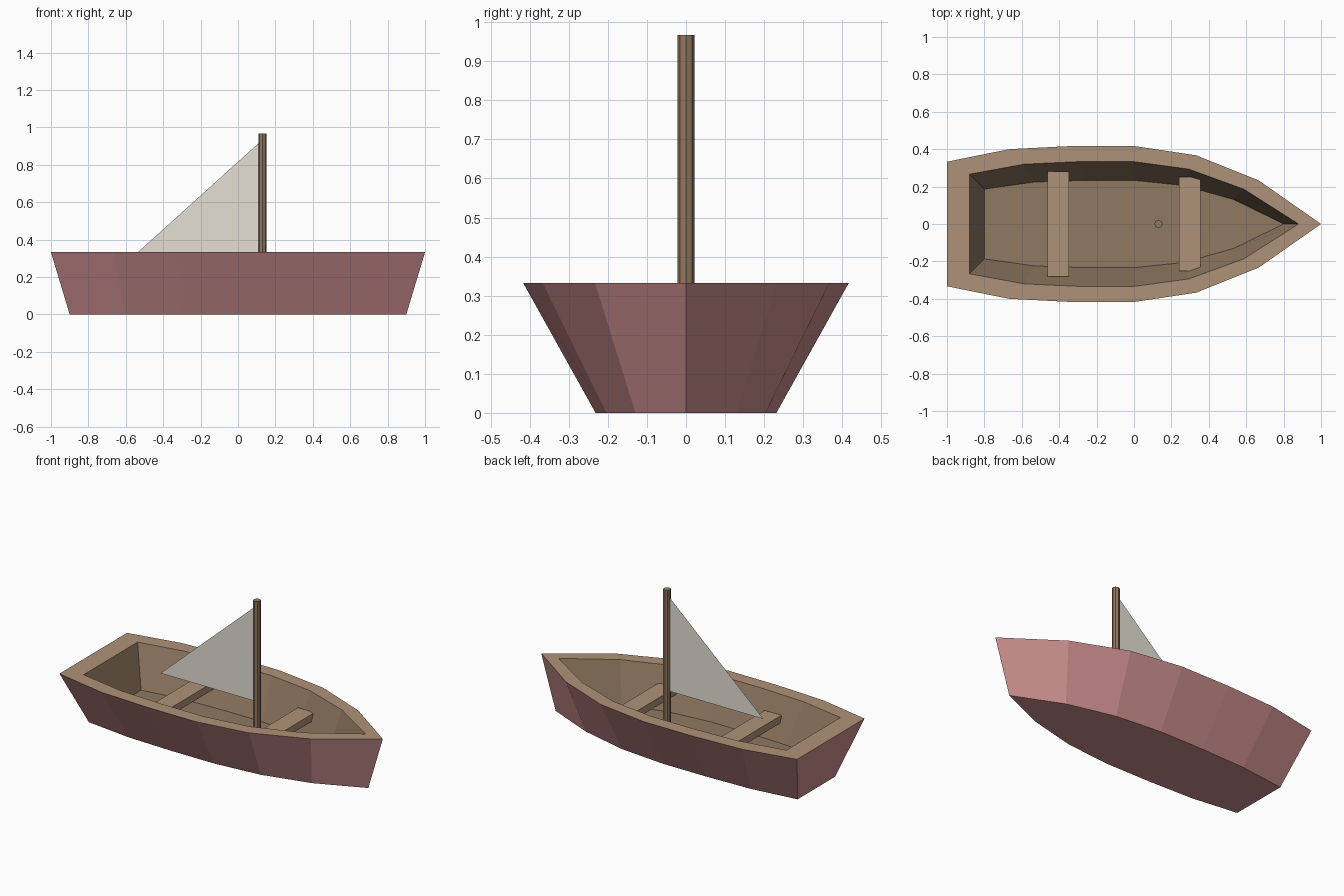
import bpy, bmesh

if "Cube" in bpy.data.objects:
    bpy.data.objects.remove(bpy.data.objects["Cube"])


def material(name, r, g, b):
    m = bpy.data.materials.new(name)
    m.diffuse_color = (r, g, b, 1)
    m.use_nodes = True
    m.node_tree.nodes["Principled BSDF"].inputs["Base Color"].default_value = m.diffuse_color
    return m


RED = material("hull_red", 0.60, 0.27, 0.27)
TRIM = material("trim_wood", 0.43, 0.29, 0.19)
WOOD = material("inner_wood", 0.28, 0.19, 0.12)
CLOTH = material("sail_cloth", 0.78, 0.74, 0.66)


def add_object(name, bm, *mats):
    bmesh.ops.recalc_face_normals(bm, faces=bm.faces)
    mesh = bpy.data.meshes.new(name)
    bm.to_mesh(mesh)
    bm.free()
    for m in mats:
        mesh.materials.append(m)
    obj = bpy.data.objects.new(name, mesh)
    bpy.context.collection.objects.link(obj)
    return obj


# Half deck outline from transom to bow, mirrored into a full ring
half = [(-1, .333), (-.667, .40), (-.333, .417), (0, .417),
        (.333, .367), (.667, .233), (1, 0)]
outline = half + [(x, -y) for x, y in reversed(half[:-1])]

# Hull: rings of (x scale, y scale, z) - keel, gunwale, inner rim, floor
rings = [(.9, .555, 0), (1, 1, .333), (.88, .8, .333), (.8, .56, .085)]
bm = bmesh.new()
loops = [[bm.verts.new((x * sx, y * sy, z)) for x, y in outline]
         for sx, sy, z in rings]
bm.faces.new(loops[0])
n = len(outline)
for band, (a, b) in enumerate(zip(loops, loops[1:])):
    for i in range(n):
        j = (i + 1) % n
        bm.faces.new((a[i], a[j], b[j], b[i])).material_index = band
bm.faces.new(loops[-1]).material_index = 2
add_object("hull", bm, RED, TRIM, WOOD)

# Seats: planks reaching the hull sides
for name, x, half_len in (("rear_seat", -.405, .28), ("front_seat", .297, .25)):
    bm = bmesh.new()
    bmesh.ops.create_cube(bm, size=1)
    bmesh.ops.scale(bm, vec=(.115, half_len * 2, .045), verts=bm.verts)
    bmesh.ops.translate(bm, vec=(x, 0, .2075), verts=bm.verts)
    add_object(name, bm, TRIM)

# Mast: octagonal pole standing on the floor
bm = bmesh.new()
bmesh.ops.create_cone(bm, cap_ends=True, segments=8, radius1=.022,
                      radius2=.022, depth=.882)
bmesh.ops.translate(bm, vec=(.131, 0, .526), verts=bm.verts)
add_object("mast", bm, WOOD)

# Sail: flat triangle behind the mast
bm = bmesh.new()
bm.faces.new([bm.verts.new(p) for p in
              ((-.535, 0, .333), (.115, 0, .333), (.115, 0, .92))])
add_object("sail", bm, CLOTH)
